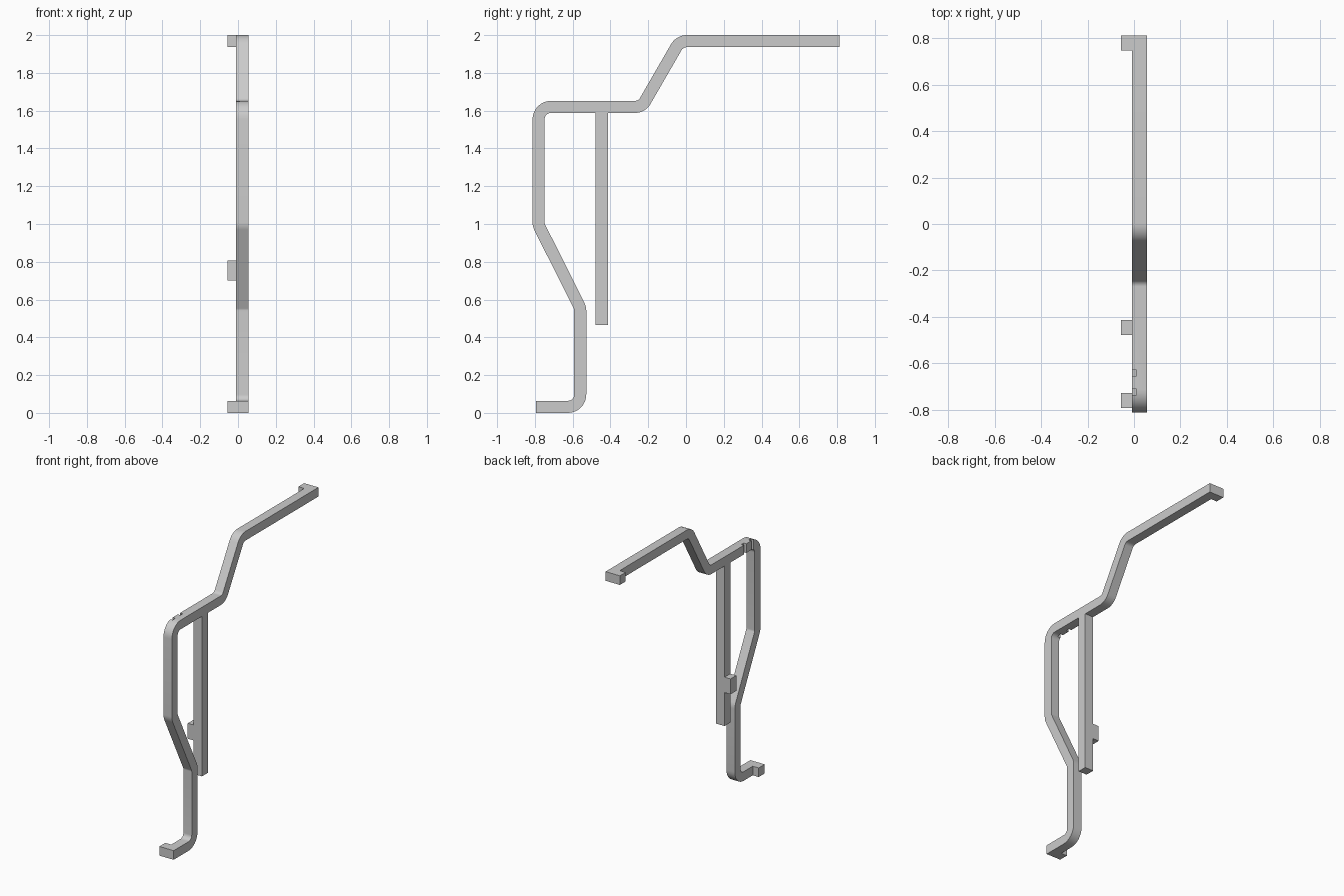
import bpy, bmesh, math
from mathutils import Vector

if "Cube" in bpy.data.objects:
    bpy.data.objects.remove(bpy.data.objects["Cube"], do_unlink=True)

W = 0.064                       # thickness of the square bar
H = W / 2
X0, X1 = -0.0095, 0.0555        # bar sides
TAB = -0.0555                   # outer face of the tabs

grey = bpy.data.materials.new("plain grey")
grey.use_nodes = True
colour = (0.6, 0.6, 0.6, 1)
grey.diffuse_color = colour
grey.node_tree.nodes["Principled BSDF"].inputs["Base Color"].default_value = colour


def make_object(name, bm):
    bmesh.ops.recalc_face_normals(bm, faces=bm.faces)
    mesh = bpy.data.meshes.new(name)
    bm.to_mesh(mesh)
    bm.free()
    mesh.materials.append(grey)
    obj = bpy.data.objects.new(name, mesh)
    bpy.context.collection.objects.link(obj)
    return obj


def box(name, x, y, z):
    bm = bmesh.new()
    bmesh.ops.create_cube(bm, size=1)
    for v in bm.verts:
        v.co = [lo + (c + 0.5) * (hi - lo) for c, (lo, hi) in zip(v.co, (x, y, z))]
    return make_object(name, bm)


def left_of(d):
    return Vector((-d.y, d.x))


def rounded_path(corners, steps=8):
    """Centre points and side normals of a path; a corner is (y, z, radius)."""
    pts = [Vector(c[:2]) for c in corners]
    out = [(pts[0], left_of((pts[1] - pts[0]).normalized()))]
    for i in range(1, len(pts) - 1):
        r = corners[i][2]
        d0 = (pts[i] - pts[i - 1]).normalized()
        d1 = (pts[i + 1] - pts[i]).normalized()
        turn = math.atan2(d0.x * d1.y - d0.y * d1.x, d0.dot(d1))
        side = math.copysign(1, turn)
        start = pts[i] - d0 * r * math.tan(abs(turn) / 2)
        centre = start + left_of(d0) * r * side
        a0 = math.atan2(d0.y, d0.x)
        for k in range(steps + 1):
            a = a0 + turn * k / steps
            n = left_of(Vector((math.cos(a), math.sin(a))))
            out.append((centre - n * r * side, n))
    out.append((pts[-1], left_of((pts[-1] - pts[-2]).normalized())))
    return out


# Bent bar: foot, lower post, slope, upper post, shelf, ramp, top arm
corners = [(-0.793, H, 0), (-0.56, H, 0.065), (-0.56, 0.555, 0.06),
           (-0.7805, 0.995, 0.06), (-0.7805, 1.62, 0.066),
           (-0.234, 1.62, 0.062), (-0.033, 2 - H, 0.065), (0.8125, 2 - H, 0)]
bm = bmesh.new()
rings = []
for p, n in rounded_path(corners):
    a, b = p + n * H, p - n * H
    rings.append([bm.verts.new(c) for c in ((X0, *a), (X1, *a), (X1, *b), (X0, *b))])
for r, s in zip(rings, rings[1:]):
    for k in range(4):
        m = (k + 1) % 4
        bm.faces.new((r[k], r[m], s[m], s[k]))
bm.faces.new(rings[0])
bm.faces.new(rings[-1])
bent_bar = make_object("bent_bar", bm)

# Two small grooves in the shelf's right side
for y in (-0.724, -0.6415):
    cutter = box("groove_cutter", (X0 - 0.05, X0 + 0.02), (y - 0.013, y + 0.013), (1.5, 1.7))
    cutter.hide_render = True
    mod = bent_bar.modifiers.new("groove", "BOOLEAN")
    mod.operation = "DIFFERENCE"
    mod.solver = "EXACT"
    mod.object = cutter
    bpy.context.view_layer.objects.active = bent_bar
    bpy.ops.object.modifier_apply(modifier=mod.name)
    bpy.data.objects.remove(cutter, do_unlink=True)

# Straight hanging post under the shelf
post_y = (-0.478, -0.414)
box("hanging_post", (X0, X1), post_y, (0.465, 1.62 - H))

# Side tabs
box("foot_tab", (TAB, X0), (-0.793, -0.727), (0, W))
box("post_tab", (TAB, X0), post_y, (0.7, 0.808))
box("arm_tab", (TAB, X0), (0.748, 0.8125), (2 - W, 2))

bpy.ops.object.select_all(action="DESELECT")
bent_bar.select_set(True)
bpy.context.view_layer.objects.active = bent_bar
bpy.ops.object.shade_smooth_by_angle(angle=math.radians(30))
